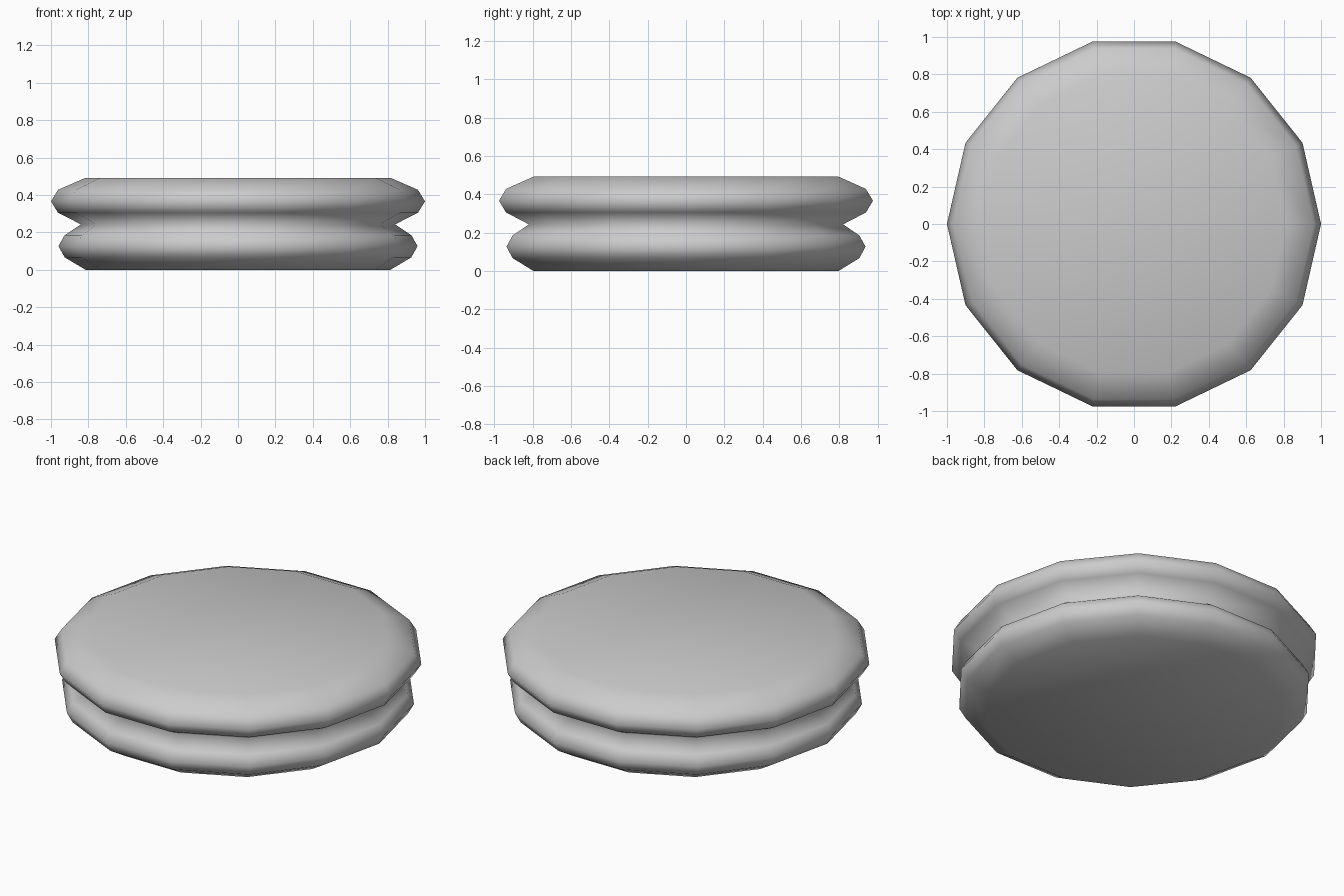
import bpy, bmesh
from math import cos, sin, pi

if "Cube" in bpy.data.objects:
    bpy.data.objects.remove(bpy.data.objects["Cube"])

SIDES = 14

# Outline of the two stacked cushions: (radius, height), bottom to top
PROFILE = [(0.815, 0.0), (0.927, 0.067), (0.96, 0.127), (0.927, 0.185),
           (0.84, 0.243),
           (0.962, 0.305), (1.0, 0.366), (0.962, 0.428), (0.815, 0.492)]


def lathe(name, profile, sides):
    bm = bmesh.new()
    rings = [[bm.verts.new((r * cos(2 * pi * i / sides), r * sin(2 * pi * i / sides), z))
              for i in range(sides)] for r, z in profile]
    for low, high in zip(rings, rings[1:]):
        for i in range(sides):
            j = (i + 1) % sides
            bm.faces.new((low[i], low[j], high[j], high[i]))
    # flat caps
    bm.faces.new(rings[-1])
    bm.faces.new(rings[0][::-1])
    for f in bm.faces:
        f.smooth = True
    mesh = bpy.data.meshes.new(name)
    bm.to_mesh(mesh)
    bm.free()
    obj = bpy.data.objects.new(name, mesh)
    bpy.context.collection.objects.link(obj)
    return obj


# Grooved round cushion
lathe("round_cushion", PROFILE, SIDES)
